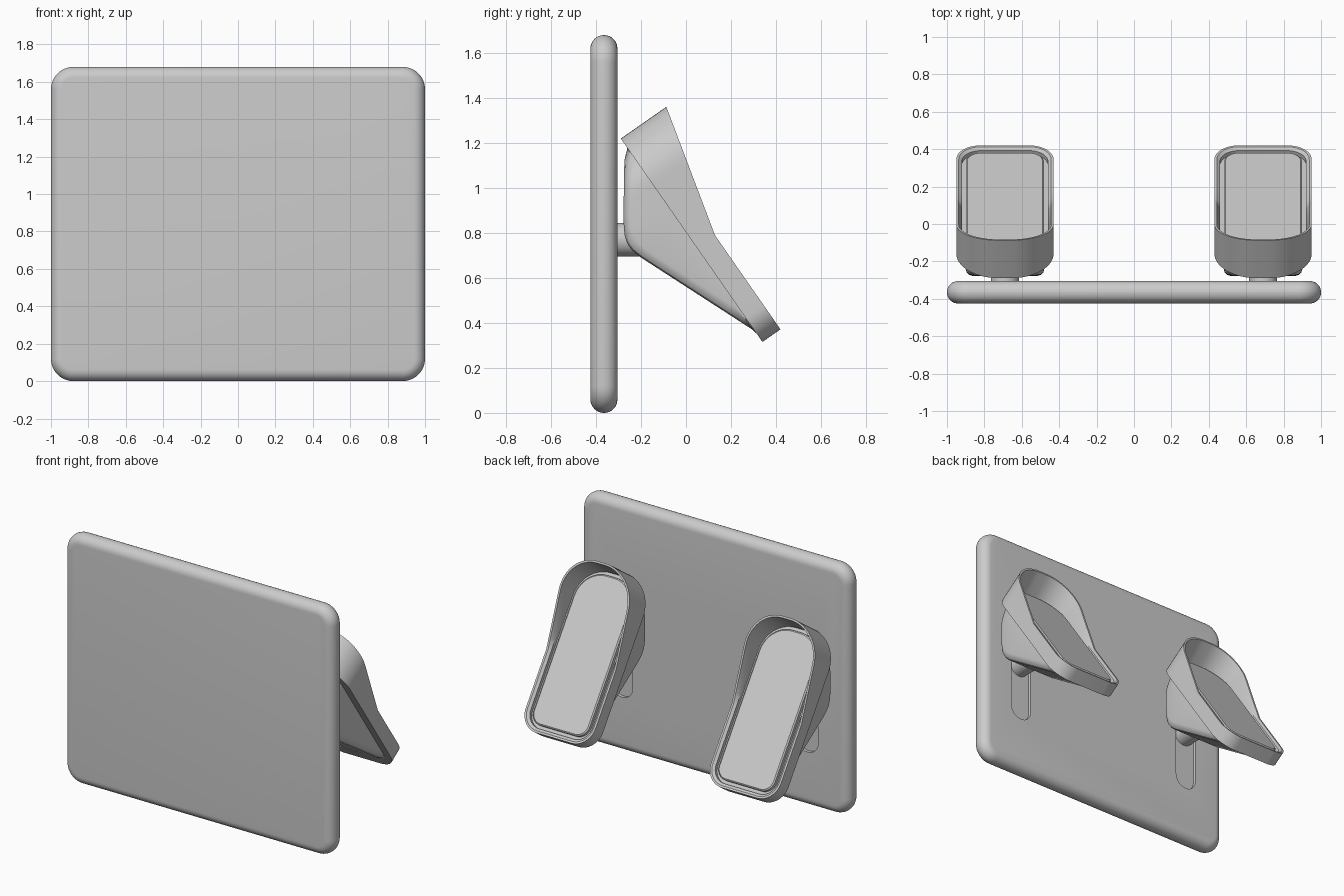
import bpy, bmesh
from math import sin, cos, pi, radians
from mathutils import Matrix, Vector

if "Cube" in bpy.data.objects:
    bpy.data.objects.remove(bpy.data.objects["Cube"])

LENGTH, HALF_W, HEEL_R, TOE_R = 1.103, 0.26, 0.23, 0.13
KINK = 0.593


def smooth(ob, angle=30):
    bpy.ops.object.select_all(action='DESELECT')
    ob.select_set(True)
    bpy.context.view_layer.objects.active = ob
    bpy.ops.object.shade_smooth_by_angle(angle=radians(angle))


def make_object(name, bm):
    bmesh.ops.recalc_face_normals(bm, faces=bm.faces)
    me = bpy.data.meshes.new(name)
    bm.to_mesh(me)
    bm.free()
    ob = bpy.data.objects.new(name, me)
    bpy.context.collection.objects.link(ob)
    return ob


def half_outline(inset):
    """Right half of the foot outline as (x, s), s running heel to toe."""
    n = 14
    pts = []
    for i in range(n + 1):
        a = pi / 2 * i / n
        r = HEEL_R - inset
        pts.append((HALF_W - HEEL_R + r * sin(a), HEEL_R - r * cos(a)))
    toe_c = LENGTH - TOE_R
    for a, b, steps in ((HEEL_R, KINK, 16), (KINK, toe_c, 5)):
        pts += [(HALF_W - inset, a + (b - a) * i / steps) for i in range(1, steps + 1)]
    for i in range(1, n + 1):
        a = pi / 2 * i / n
        r = TOE_R - inset
        pts.append((HALF_W - TOE_R + r * cos(a), toe_c + r * sin(a)))
    return pts


def foot_loft(name, cx, rings):
    """Loft foot outlines; each ring is (inset, height function of s)."""
    bm = bmesh.new()
    loops = []
    for inset, height in rings:
        half = half_outline(inset)
        full = half + [(-x, s) for x, s in reversed(half)]
        loops.append([bm.verts.new((cx + x,
                                    -0.29 + 0.571 * s + 0.82 * height(s),
                                    1.22 - 0.82 * s + 0.571 * height(s)))
                      for x, s in full])
    n = len(loops[0])
    for a, b in zip(loops, loops[1:]):
        for i in range(n):
            j = (i + 1) % n
            bm.faces.new((a[i], a[j], b[j], b[i]))
    for lp in (loops[0], loops[-1]):
        for k in range(n // 2 - 1):
            bm.faces.new((lp[k], lp[k + 1], lp[n - 2 - k], lp[n - 1 - k]))
    ob = make_object(name, bm)
    smooth(ob)
    return ob


def flat(h):
    return lambda s: h


def rim(s):
    return 0.098 + 0.149 * max(0, 1 - s / KINK)


DEPTH = [(0.03, 0), (0.30, 0.195), (0.36, 0.231), (0.40, 0.244),
         (0.44, 0.243), (0.486, 0.229), (1.045, 0)]


def wedge(lift):
    """Depth of the support below the tray, reduced by lift."""
    def h(s):
        d = 0
        for (a, da), (b, db) in zip(DEPTH, DEPTH[1:]):
            if a <= s <= b:
                d = da + (db - da) * (s - a) / (b - a)
        return -max(d - lift, 0.002 + (0.05 - lift) * 0.05)
    return h


def rounded_box(name, size, loc, corner, edge=0):
    """Box with rounded corners in xz and optional rounded rims."""
    bm = bmesh.new()
    bmesh.ops.create_cube(bm, size=1, matrix=Matrix.Translation(loc) @ Matrix.Diagonal((*size, 1)))
    along_y = [e for e in bm.edges if abs((e.verts[0].co - e.verts[1].co).y) > 1e-4]
    bmesh.ops.bevel(bm, geom=along_y, offset=corner, segments=12, profile=0.5, affect='EDGES')
    if edge:
        rims = [e for e in bm.edges if abs((e.verts[0].co - e.verts[1].co).y) < 1e-4]
        bmesh.ops.bevel(bm, geom=rims, offset=edge, segments=8, profile=0.5, affect='EDGES')
    return make_object(name, bm)


# back board with full round edges
board = rounded_box("board", (2, 0.12, 1.68), (0, -0.365, 0.84), 0.12, 0.0595)

for side, cx in (("left", -0.69), ("right", 0.69)):
    # shallow vertical slot in the rear of the board
    cutter = rounded_box(side + "_slot_cutter", (0.16, 0.06, 0.80), (cx, -0.295, 0.77), 0.0795)
    cutter.hide_render = True
    cutter.hide_set(True)
    mod = board.modifiers.new("slot", 'BOOLEAN')
    mod.operation = 'DIFFERENCE'
    mod.object = cutter
    mod.solver = 'EXACT'
    bpy.context.view_layer.objects.active = board
    bpy.ops.object.modifier_apply(modifier=mod.name)
    bpy.data.objects.remove(cutter)

    # foot tray: raised heel cup, thin rim, groove and pad
    foot_loft(side + "_foot_tray", cx, [
        (0, flat(0)), (0, rim), (0.013, rim), (0.03, flat(0.085)),
        (0.03, flat(0.06)), (0.052, flat(0.06)), (0.052, flat(0.083)), (0.06, flat(0.09))])

    # wedge support under the tray with a rounded lower edge
    foot_loft(side + "_wedge_support", cx, [
        (0.05, flat(0.01)), (0.05, wedge(0.045)), (0.055, wedge(0.024)),
        (0.068, wedge(0.008)), (0.09, wedge(0))])

    # post joining the support to the board
    bpy.ops.mesh.primitive_cylinder_add(vertices=40, radius=0.074, depth=0.20,
                                        location=(cx, -0.27, 0.77), rotation=(pi / 2, 0, 0))
    post = bpy.context.object
    post.name = side + "_post"
    smooth(post)

smooth(board)
